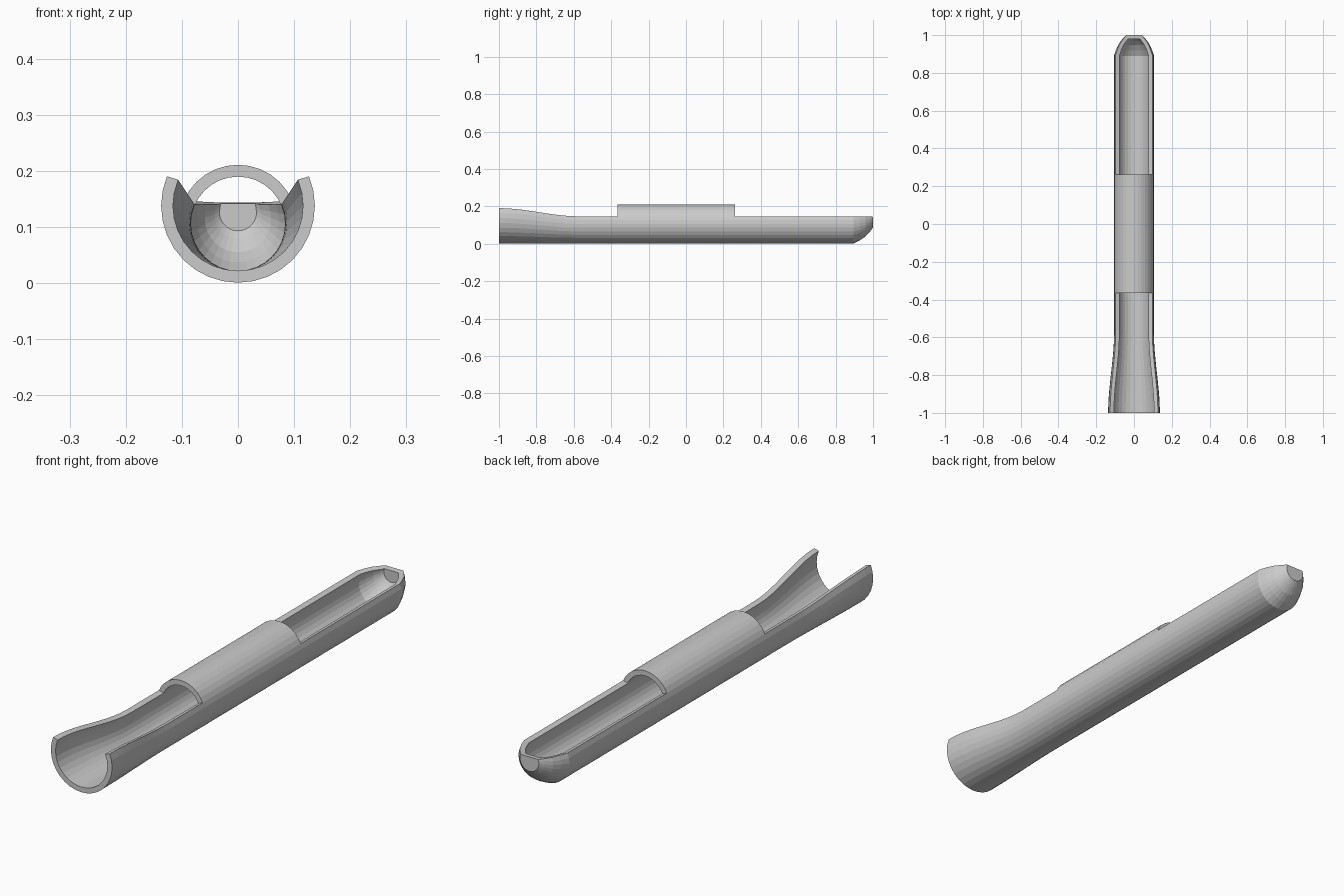
import bpy, bmesh, math

if "Cube" in bpy.data.objects:
    bpy.data.objects.remove(bpy.data.objects["Cube"])

SEG = 32              # sides of the tube
GAP = range(2, 14)    # top sectors left open (22.5 to 157.5 degrees)
R, BASE = 0.105, 0.001

# stations along the tube: (y, radius, centre z)
stations = []
# flared mouth with an S-shaped profile
for k in range(11):
    t = k / 10
    ease = t * t * (3 - 2 * t)
    r = 0.137 + (R - 0.137) * ease
    stations.append((-1 + 0.43 * t, r, BASE + r))
# straight barrel, with the closed sleeve between y = -0.365 and 0.262
SLEEVE = len(stations)
for y in (-0.365, 0.262, 0.895):
    stations.append((y, R, BASE + R))
# upswept tip
stations += [(0.93, 0.092, 0.111), (0.96, 0.077, 0.116),
             (0.985, 0.057, 0.123), (1.0, 0.042, 0.128)]

bm = bmesh.new()
rings = []
for y, r, c in stations:
    rings.append([bm.verts.new((r * math.cos(2 * math.pi * i / SEG), y,
                                c + r * math.sin(2 * math.pi * i / SEG)))
                  for i in range(SEG)])
for j in range(len(rings) - 1):
    a, b = rings[j], rings[j + 1]
    for i in range(SEG):
        if i in GAP and j != SLEEVE:
            continue
        n = (i + 1) % SEG
        bm.faces.new((a[i], b[i], b[n], a[n]))
# end wall of the tip
end = [rings[-1][i % SEG] for i in range(14, SEG + 3)]
bm.faces.new(end[::-1])
bmesh.ops.delete(bm, geom=[v for v in bm.verts if not v.link_faces], context='VERTS')

mesh = bpy.data.meshes.new("tube_body")
bm.to_mesh(mesh)
bm.free()
body = bpy.data.objects.new("tube_body", mesh)
bpy.context.collection.objects.link(body)

# wall thickness, grown inwards
wall = body.modifiers.new("wall", 'SOLIDIFY')
wall.thickness = 0.021
wall.offset = -1
wall.use_even_offset = True
